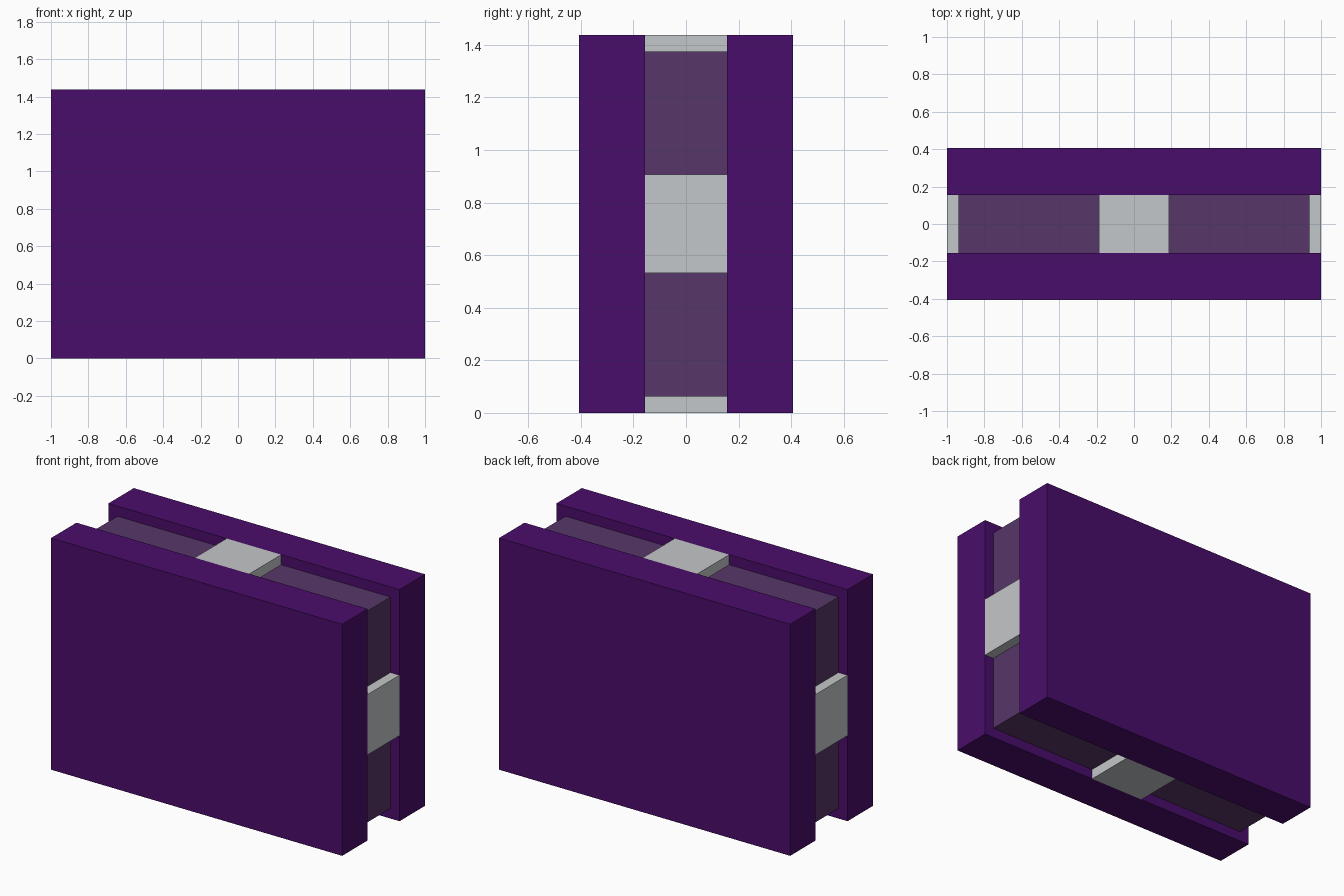
import bpy

if "Cube" in bpy.data.objects:
    bpy.data.objects.remove(bpy.data.objects["Cube"])

U = 1 / 16  # modelling unit
H = 23 * U  # full height


def material(name, rgb):
    m = bpy.data.materials.new(name)
    m.diffuse_color = (*rgb, 1)
    m.use_nodes = True
    m.node_tree.nodes["Principled BSDF"].inputs["Base Color"].default_value = m.diffuse_color
    return m


purple = material("deep purple", (0.068, 0.004, 0.145))
mauve = material("dusty mauve", (0.096, 0.038, 0.138))
grey = material("light grey", (0.55, 0.57, 0.585))


def box(name, lo, hi, mat):
    """Axis-aligned box between two corners."""
    bpy.ops.mesh.primitive_cube_add(size=1, location=[(a + b) / 2 for a, b in zip(lo, hi)])
    ob = bpy.context.object
    ob.name = name
    ob.scale = [b - a for a, b in zip(lo, hi)]
    bpy.ops.object.transform_apply(location=False, rotation=False, scale=True)
    ob.data.materials.append(mat)
    return ob


Y_IN, Y_OUT = 2.5 * U, 6.5 * U

# Two cover panels
box("front_cover", (-1, -Y_OUT, 0), (1, -Y_IN, H), purple)
box("back_cover", (-1, Y_IN, 0), (1, Y_OUT, H), purple)

# Recessed core between the covers
box("core", (-1 + U, -Y_IN, U), (1 - U, Y_IN, H - U), mauve)

# One raised clasp in the middle of each edge
half, mid = 3 * U, H / 2
for name, z in (("bottom_clasp", 0), ("top_clasp", H - U)):
    box(name, (-half, -Y_IN, z), (half, Y_IN, z + U), grey)
for name, x in (("left_clasp", -1), ("right_clasp", 1 - U)):
    box(name, (x, -Y_IN, mid - half), (x + U, Y_IN, mid + half), grey)
